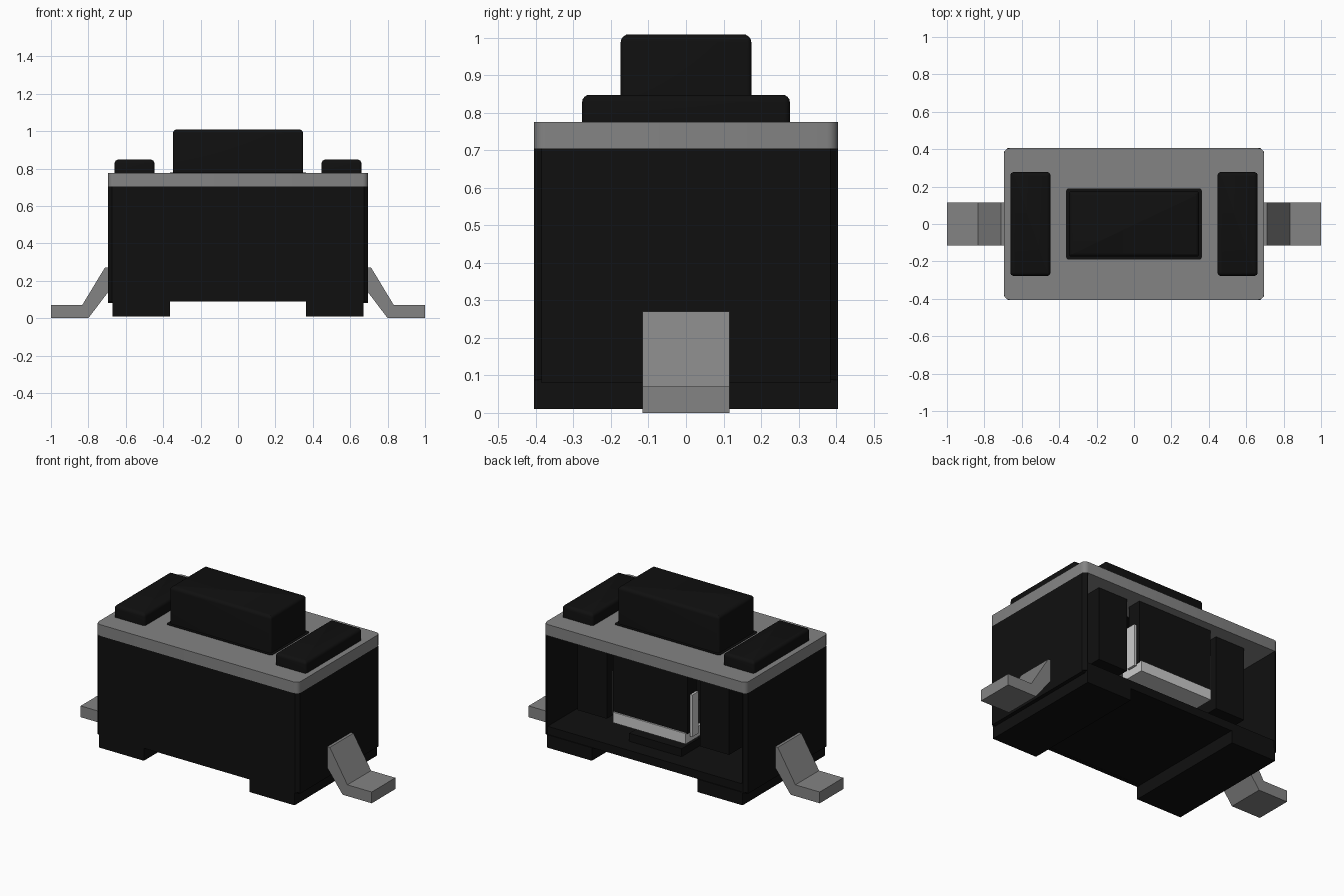
import bpy, bmesh, math
from mathutils import Vector

if "Cube" in bpy.data.objects:
    bpy.data.objects.remove(bpy.data.objects["Cube"], do_unlink=True)


def material(name, value, rough):
    m = bpy.data.materials.new(name)
    m.use_nodes = True
    colour = (value, value, value, 1)
    m.diffuse_color = colour
    bsdf = m.node_tree.nodes["Principled BSDF"]
    bsdf.inputs["Base Color"].default_value = colour
    bsdf.inputs["Roughness"].default_value = rough
    return m


BLACK = material("black plastic", 0.005, 0.6)
STEEL = material("grey steel", 0.23, 0.5)
BRIGHT = material("bright contact metal", 0.6, 0.4)


def finish(name, bm, mat):
    bmesh.ops.recalc_face_normals(bm, faces=bm.faces)
    mesh = bpy.data.meshes.new(name)
    bm.to_mesh(mesh)
    bm.free()
    mesh.materials.append(mat)
    ob = bpy.data.objects.new(name, mesh)
    bpy.context.collection.objects.link(ob)
    return ob


def prism(name, pts, vec, mat):
    """Extrude a closed outline of 3D points along a vector."""
    bm = bmesh.new()
    face = bm.faces.new([bm.verts.new(p) for p in pts])
    ext = bmesh.ops.extrude_face_region(bm, geom=[face])
    verts = [e for e in ext["geom"] if isinstance(e, bmesh.types.BMVert)]
    bmesh.ops.translate(bm, verts=verts, vec=Vector(vec))
    return finish(name, bm, mat)


def box(name, x, y, z, mat, vertical=0.0, top=0.0):
    """Box from ranges, with optional rounded upright and top edges."""
    bm = bmesh.new()
    bmesh.ops.create_cube(bm, size=1)
    for v in bm.verts:
        v.co = Vector([lo + (c + 0.5) * (hi - lo)
                       for c, (lo, hi) in zip(v.co, (x, y, z))])
    if vertical:
        edges = [e for e in bm.edges
                 if abs(e.verts[0].co.z - e.verts[1].co.z) > 1e-4]
        bmesh.ops.bevel(bm, geom=edges, offset=vertical, segments=4,
                        profile=0.5, affect='EDGES')
    if top:
        edges = [e for e in bm.edges
                 if all(v.co.z > z[1] - 1e-4 for v in e.verts)]
        bmesh.ops.bevel(bm, geom=edges, offset=top, segments=4,
                        profile=0.5, affect='EDGES')
    return finish(name, bm, mat)


def smooth(ob):
    bpy.ops.object.select_all(action='DESELECT')
    ob.select_set(True)
    bpy.context.view_layer.objects.active = ob
    bpy.ops.object.shade_smooth_by_angle(angle=math.radians(35))


# Housing: thin walls on three sides, open at the back
W, D, T, C = 0.695, 0.405, 0.025, 0.02
half = [(W - T, D), (W - C, D), (W, D - C), (W, -D + C), (W - C, -D)]
inner = [(W - T, -D + T)]
plan = half + [(-x, y) for x, y in reversed(half)] \
    + [(-x, y) for x, y in inner] + inner
prism("housing_walls", [(x, y, 0.088) for x, y in plan], (0, 0, 0.617), BLACK)
box("housing_floor", (-0.675, 0.675), (-0.4, 0.4), (0.089, 0.14), BLACK)
box("floor_block", (-0.18, 0.18), (0.12, 0.3), (0.14, 0.19), BLACK)

# Metal cover plate and dark opening around the button
smooth(box("cover_plate", (-W, W), (-D, D), (0.705, 0.775), STEEL, vertical=0.03))
box("button_opening", (-0.363, 0.363), (-0.19, 0.19), (0.774, 0.778), BLACK, vertical=0.015)

# Push button
smooth(box("push_button", (-0.348, 0.348), (-0.174, 0.174), (0.70, 1.008), BLACK,
           vertical=0.012, top=0.02))

# Stem panel with the contact bar below it
box("stem_panel", (-0.255, 0.255), (0.26, 0.35), (0.32, 0.706), BLACK)
box("contact_bar", (-0.25, 0.25), (0.2, 0.36), (0.26, 0.325), BRIGHT)

# Parts repeated on both ends
lead_profile = [(1.0, 0.0), (1.0, 0.07), (0.833, 0.07), (0.712, 0.27), (0.69, 0.27),
                (0.69, 0.145), (0.80, 0.0)]
for side, s in (("left", 1), ("right", -1)):
    def span(a, b):
        return tuple(sorted((a * s, b * s)))
    smooth(box(side + "_top_pad", span(0.447, 0.66), (-0.277, 0.277), (0.77, 0.848),
               BLACK, vertical=0.015, top=0.02))
    box(side + "_foot", span(0.363, 0.672), (-D, D), (0.01, 0.09), BLACK)
    box(side + "_wall_base", span(0.66, W), (-D + C, D - C), (0.08, 0.089), BLACK)
    box(side + "_inner_post", span(0.32, 0.52), (0.1, 0.32), (0.25, 0.706), BLACK)
    box(side + "_contact_strip", span(0.26, 0.275), (0.27, 0.33), (0.3, 0.56), BRIGHT)
    prism(side + "_lead", [(x * s, -0.116, z) for x, z in lead_profile],
          (0, 0.232, 0), STEEL)
